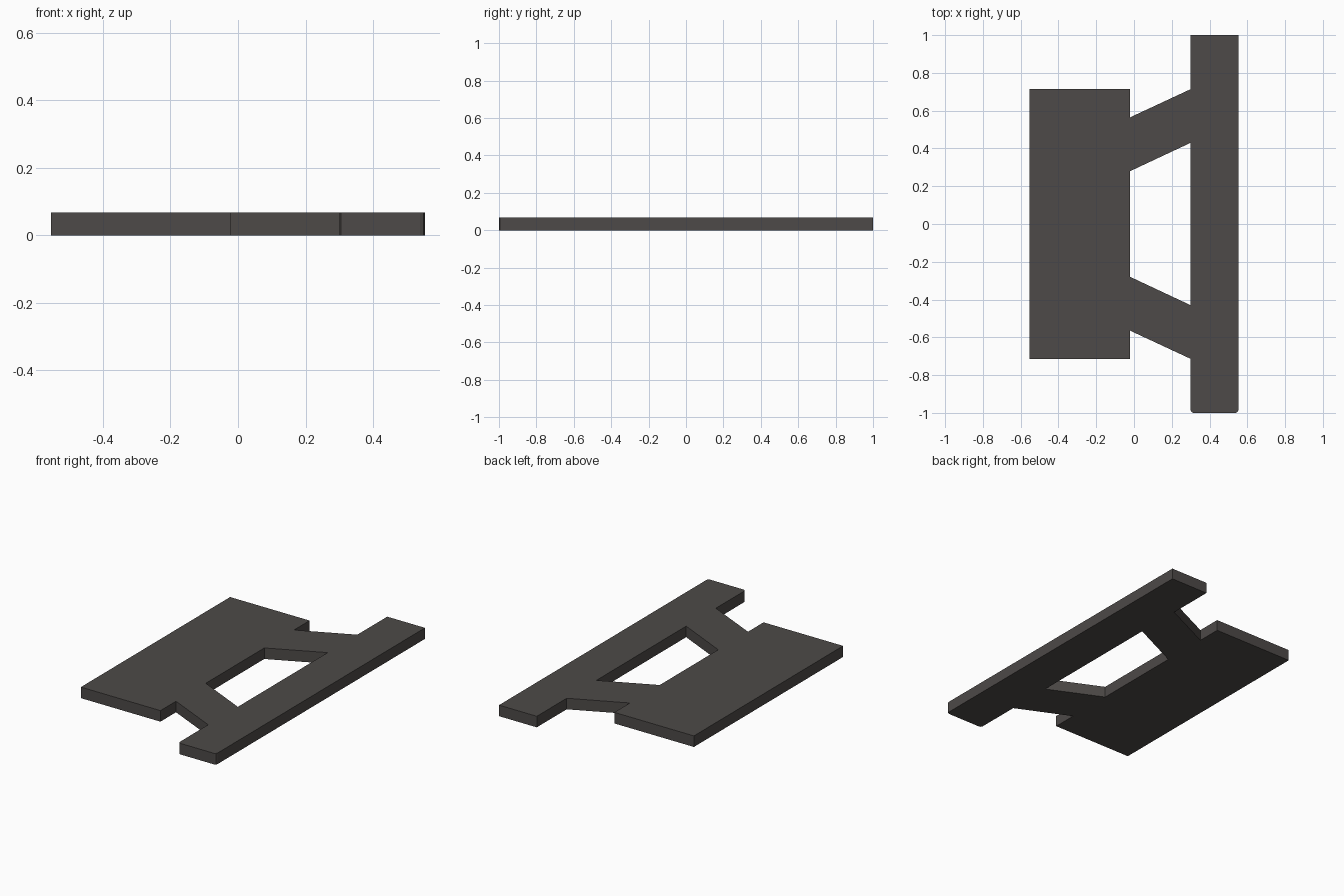
import bpy, bmesh

if "Cube" in bpy.data.objects:
    bpy.data.objects.remove(bpy.data.objects["Cube"])

PLATE_X0, PLATE_X1 = -0.553, -0.02
BAR_X0, BAR_X1 = 0.30, 0.553
PLATE_Y, BAR_Y = 0.714, 1.0
IN0, OUT0 = 0.28, 0.565      # strut edges at the plate
IN1, OUT1 = 0.43, 0.714      # strut edges at the bar
THICK = 0.067
R = 0.015                    # small rounding on the front bar corners

mat = bpy.data.materials.new("dark_grey")
mat.diffuse_color = (0.075, 0.068, 0.065, 1)
mat.use_nodes = True
mat.node_tree.nodes["Principled BSDF"].inputs["Base Color"].default_value = mat.diffuse_color

bm = bmesh.new()
cache = {}


def vert(p):
    if p not in cache:
        cache[p] = bm.verts.new((p[0], p[1], 0))
    return cache[p]


def face(points):
    f = bm.faces.new([vert(p) for p in points])
    f.normal_update()
    if f.normal.z < 0:
        f.normal_flip()


# wide plate
face([(PLATE_X0, -PLATE_Y), (PLATE_X1, -PLATE_Y)]
     + [(PLATE_X1, y) for y in (-OUT0, -IN0, IN0, OUT0)]
     + [(PLATE_X1, PLATE_Y), (PLATE_X0, PLATE_Y)])

# long bar with softened front corners
k = R * 0.3
face([(BAR_X0 + R, -BAR_Y), (BAR_X1 - R, -BAR_Y), (BAR_X1 - k, -BAR_Y + k),
      (BAR_X1, -BAR_Y + R), (BAR_X1, BAR_Y), (BAR_X0, BAR_Y)]
     + [(BAR_X0, y) for y in (OUT1, IN1, -IN1, -OUT1)]
     + [(BAR_X0, -BAR_Y + R), (BAR_X0 + k, -BAR_Y + k)])

# mirrored slanted struts
for s in (1, -1):
    face([(PLATE_X1, s * IN0), (BAR_X0, s * IN1),
          (BAR_X0, s * OUT1), (PLATE_X1, s * OUT0)])

mesh = bpy.data.meshes.new("bracket_plate")
bm.to_mesh(mesh)
bm.free()
mesh.materials.append(mat)
obj = bpy.data.objects.new("bracket_plate", mesh)
bpy.context.collection.objects.link(obj)

# give the flat outline its thickness, upwards from z = 0
solid = obj.modifiers.new("thickness", 'SOLIDIFY')
solid.thickness = THICK
solid.offset = 1
